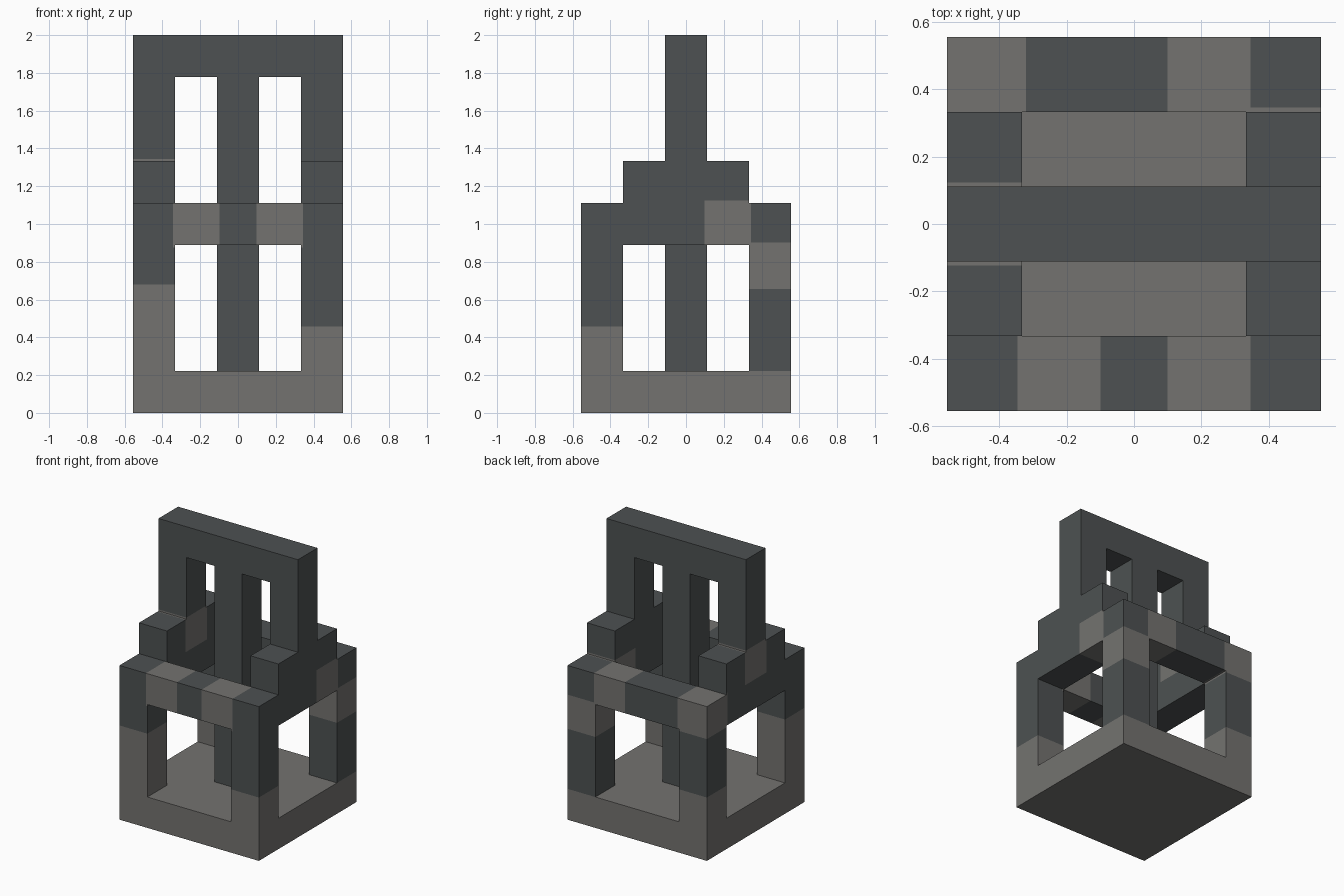
import bpy, bmesh
from mathutils import Vector
from itertools import product

if "Cube" in bpy.data.objects:
    bpy.data.objects.remove(bpy.data.objects["Cube"], do_unlink=True)

U = 2 / 9        # side of one block
SPREAD = 0.012   # how far a weathered patch runs past its block


def material(name, rgb):
    mat = bpy.data.materials.new(name)
    mat.use_nodes = True
    color = (*rgb, 1)
    mat.diffuse_color = color
    bsdf = next(n for n in mat.node_tree.nodes if n.type == 'BSDF_PRINCIPLED')
    bsdf.inputs["Base Color"].default_value = color
    return mat


DARK = material("dark slate", (0.075, 0.083, 0.084))
LIGHT = material("worn grey stone", (0.174, 0.171, 0.162))


def blocks(xs, ys, zs):
    return set(product(xs, ys, zs))


# Parts as sets of unit blocks
side, wide = (-2, 2), range(-2, 3)
beams = blocks(wide, side, [4]) | blocks(side, wide, [4])
parts = {
    "base_slab": blocks(wide, wide, [0]),
    "corner_posts": blocks(side, side, range(1, 4)),
    "ring_beams": beams,
    "shoulders": blocks(side, range(-1, 2), [5]),
    "center_post": blocks([0], [0], range(1, 8)),
    "upper_frame": blocks(side, [0], range(6, 8)) | blocks(wide, [0], [8]),
}
solid = set().union(*parts.values())

# Weathered blocks on the posts, beams and shoulder
worn = {
    (-2, -2, 1), (-2, -2, 2), (2, -2, 1), (-2, 2, 1), (2, 2, 3),
    (-1, -2, 4), (1, -2, 4), (1, 2, 4), (-2, 2, 4), (2, 1, 4),
    (-2, 0, 5),
}


def center(cell):
    return Vector((cell[0], cell[1], cell[2] + 0.5)) * U


def is_worn(point):
    reach = U / 2 + SPREAD
    return any(max(abs(d) for d in point - center(c)) < reach for c in worn)


def outer_faces(bm, cells):
    """Add every block face that has no block against it."""
    for cell in sorted(cells):
        for axis, sign in product(range(3), (-1, 1)):
            near = list(cell)
            near[axis] += sign
            if tuple(near) in solid:
                continue
            normal, a, b = Vector(), Vector(), Vector()
            normal[axis] = sign * U / 2
            a[(axis + 1) % 3] = U / 2
            b[(axis + 2) % 3] = sign * U / 2
            mid = center(cell) + normal
            corners = (mid - a - b, mid + a - b, mid + a + b, mid - a + b)
            bm.faces.new([bm.verts.new(p) for p in corners])
    bmesh.ops.remove_doubles(bm, verts=bm.verts[:], dist=0.001)


def cut_patch_edges(bm):
    """Slice the part along the borders of the weathered patches."""
    for axis in range(3):
        direction = Vector()
        direction[axis] = 1
        levels = {round(center(c)[axis] + s * (U / 2 + SPREAD), 4)
                  for c in worn for s in (-1, 1)}
        for level in sorted(levels):
            geom = bm.verts[:] + bm.edges[:] + bm.faces[:]
            bmesh.ops.bisect_plane(bm, geom=geom, dist=0.0001,
                                   plane_co=direction * level, plane_no=direction)


for name, cells in parts.items():
    bm = bmesh.new()
    outer_faces(bm, cells)
    if name == "base_slab":
        for face in bm.faces:
            face.material_index = 1
    else:
        cut_patch_edges(bm)
        bm.normal_update()
        for face in bm.faces:
            inside = face.calc_center_median() - face.normal * U / 4
            face.material_index = int(is_worn(inside))
    # Merge flat neighbours of the same colour
    bmesh.ops.dissolve_limit(bm, angle_limit=0.01, verts=bm.verts[:],
                             edges=bm.edges[:], delimit={'MATERIAL'})
    mesh = bpy.data.meshes.new(name)
    mesh.materials.append(DARK)
    mesh.materials.append(LIGHT)
    bm.to_mesh(mesh)
    bm.free()
    bpy.context.scene.collection.objects.link(bpy.data.objects.new(name, mesh))
